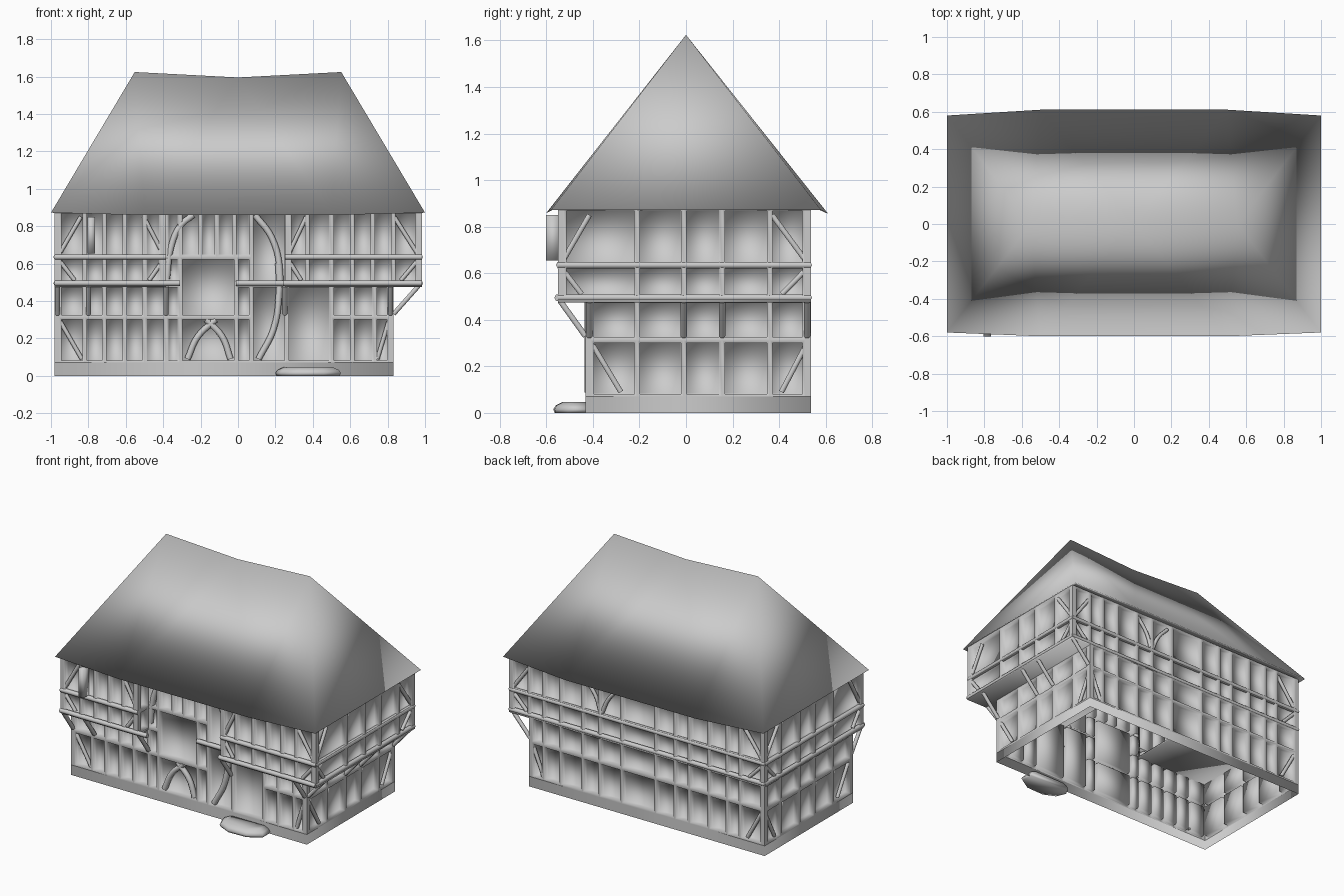
import bpy, bmesh

if "Cube" in bpy.data.objects:
    bpy.data.objects.remove(bpy.data.objects["Cube"], do_unlink=True)

GREY = (0.6, 0.6, 0.6, 1)
mat = bpy.data.materials.new("plain grey")
mat.use_nodes = True
mat.diffuse_color = GREY
mat.node_tree.nodes["Principled BSDF"].inputs["Base Color"].default_value = GREY

LEFT, RIGHT, LOW_RIGHT = -0.98, 0.984, 0.832
FRONT, JETTY, BACK = -0.432, -0.55, 0.536
SILL, RAIL, FLOOR, MID, TOP = 0.07, 0.313, 0.485, 0.635, 0.88


def finish(name, bm, closed=False):
    if closed:
        bmesh.ops.recalc_face_normals(bm, faces=bm.faces)
    for f in bm.faces:
        f.smooth = True
    me = bpy.data.meshes.new(name)
    bm.to_mesh(me)
    bm.free()
    me.materials.append(mat)
    ob = bpy.data.objects.new(name, me)
    bpy.context.collection.objects.link(ob)


def placer(side, base):
    """Map (along, height, outward) on a wall plane to a point."""
    return {"front": lambda u, z, d: (u, base - d, z),
            "back": lambda u, z, d: (u, base + d, z),
            "right": lambda u, z, d: (base + d, u, z),
            "left": lambda u, z, d: (base - d, u, z)}[side]


def wall(name, side, base, cols, rows, pad=(0, 0)):
    """Timber grid with recessed panels; pad keeps solid corner posts."""
    at = placer(side, base)
    cols = list(cols)
    solid = set()
    if pad[0]:
        cols.insert(1, cols[0] + pad[0])
        solid.add(0)
    if pad[1]:
        cols.insert(-1, cols[-1] - pad[1])
        solid.add(len(cols) - 2)
    bm = bmesh.new()
    grid = [[bm.verts.new(at(u, z, 0)) for u in cols] for z in rows]
    panels = []
    for r in range(len(rows) - 1):
        for c in range(len(cols) - 1):
            loop = [grid[r][c], grid[r][c + 1], grid[r + 1][c + 1], grid[r + 1][c]]
            if side in ("back", "left"):
                loop.reverse()
            f = bm.faces.new(loop)
            if c not in solid:
                panels.append(f)
    bm.normal_update()
    bmesh.ops.inset_individual(bm, faces=panels, thickness=0.012, depth=0, use_even_offset=True)
    bmesh.ops.inset_individual(bm, faces=panels, thickness=0.001, depth=-0.034, use_even_offset=True)
    finish(name, bm)


def timbers(name, paths, radius=0.013):
    """Round-edged timbers along straight or curved paths."""
    cu = bpy.data.curves.new(name, "CURVE")
    cu.dimensions = "3D"
    cu.bevel_depth, cu.bevel_resolution, cu.use_fill_caps = radius, 1, True
    for pts in paths:
        if len(pts) == 2:
            sp = cu.splines.new("POLY")
            sp.points.add(1)
            for p, co in zip(sp.points, pts):
                p.co = (*co, 1)
        else:
            sp = cu.splines.new("BEZIER")
            sp.bezier_points.add(len(pts) - 1)
            sp.resolution_u = 5
            for p, co in zip(sp.bezier_points, pts):
                p.co = co
                p.handle_left_type = p.handle_right_type = "AUTO"
        sp.use_smooth = True
    cu.materials.append(mat)
    tmp = bpy.data.objects.new(name, cu)
    bpy.context.collection.objects.link(tmp)
    me = bpy.data.meshes.new_from_object(tmp.evaluated_get(bpy.context.evaluated_depsgraph_get()))
    bpy.data.objects.remove(tmp)
    ob = bpy.data.objects.new(name, me)
    bpy.context.collection.objects.link(ob)


def braces(name, side, base, paths, radius=0.013):
    at = placer(side, base)
    timbers(name, [[at(u, z, -0.014) for u, z in p] for p in paths], radius)


def box(name, lo, hi, open_ends=False):
    bm = bmesh.new()
    bmesh.ops.create_cube(bm, size=1)
    for v in bm.verts:
        v.co = [(a + b) / 2 + c * (b - a) for a, b, c in zip(lo, hi, v.co)]
    if open_ends:
        ends = [f for f in bm.faces if abs(f.normal.z) > 0.5]
        bmesh.ops.delete(bm, geom=ends, context="FACES_ONLY")
    finish(name, bm)


# Plinth, open underneath
box("plinth", (LEFT, FRONT, 0), (LOW_RIGHT, BACK, SILL), True)

# Ground floor walls
P = 0.024
low = (SILL, RAIL, FLOOR)
up = (FLOOR, MID, TOP)
left_cols = (LEFT, -0.82, -0.715, -0.605, -0.5, -0.385)
side_cols = (-0.21, -0.01, 0.155, 0.36, BACK)
back_cols = (LEFT, -0.79, -0.69, -0.55, -0.4, -0.29, -0.14, 0.12, 0.29, 0.42, 0.59, 0.72)
wall("front_wall_left", "front", FRONT, (*left_cols, -0.31), low, (P, 0))
wall("front_wall_centre_low", "front", FRONT, (-0.31, -0.01, 0.07), (SILL, RAIL))
wall("front_wall_brace_bay", "front", FRONT, (0.07, 0.26), (SILL, FLOOR, TOP))
wall("door_bay", "front", FRONT, (0.26, 0.5), (SILL, FLOOR))
wall("front_wall_right", "front", FRONT, (0.5, 0.61, 0.73, LOW_RIGHT), low, (0, P))
wall("right_wall_low", "right", LOW_RIGHT, (FRONT, *side_cols), low, (P, P))
wall("left_wall_low", "left", LEFT, (FRONT, *side_cols), low, (P, P))
wall("back_wall_low", "back", BACK, (*back_cols, LOW_RIGHT), low, (P, P))

# Recessed centre of the upper floor
wall("centre_window_bay", "front", FRONT, (-0.31, -0.01), (RAIL, MID))
wall("centre_right_strip", "front", FRONT, (-0.01, 0.07), (RAIL, FLOOR, MID))
wall("centre_left_strip", "front", FRONT, (-0.385, -0.31), (FLOOR, MID))
wall("centre_top", "front", FRONT, (-0.385, -0.31, -0.2, -0.115, -0.02, 0.07), (MID, TOP))

# Overhanging upper walls
wall("upper_wall_left", "front", JETTY, left_cols, up, (P, P))
wall("upper_wall_right", "front", JETTY, (0.25, 0.37, 0.5, 0.61, 0.72, 0.83, RIGHT), up, (P, P))
wall("right_wall_upper", "right", RIGHT, (JETTY, *side_cols), up, (P, P))
wall("left_wall_upper", "left", LEFT, (JETTY, *side_cols), up, (P, P))
wall("back_wall_upper", "back", BACK, (*back_cols, LOW_RIGHT, RIGHT), up, (P, P))
wall("jetty_return_left", "right", -0.385, (JETTY, FRONT), up, (P, 0))
wall("jetty_return_right", "left", 0.25, (JETTY, FRONT), up, (P, 0))
box("floor_left", (LEFT, JETTY, 0.475), (-0.385, BACK, 0.487))
box("floor_right", (0.25, JETTY, 0.475), (RIGHT, BACK, 0.487))

# Long horizontal beams
XR, YB = RIGHT - 0.01, BACK - 0.01
timbers("floor_beams", [
    [(LEFT, JETTY, 0.495), (-0.31, JETTY, 0.495)],
    [(0.24, JETTY, 0.495), (RIGHT, JETTY, 0.495)],
    [(XR, JETTY, 0.495), (XR, BACK, 0.495)],
    [(-0.972, JETTY, 0.495), (-0.972, BACK, 0.495)],
    [(LEFT, YB, 0.495), (RIGHT, YB, 0.495)],
    [(-0.01, FRONT, 0.495), (0.26, FRONT, 0.495)]], 0.016)
timbers("middle_rails", [
    [(LEFT, -0.543, MID), (-0.385, -0.543, MID)],
    [(0.25, -0.543, MID), (RIGHT, -0.543, MID)],
    [(XR, JETTY, MID), (XR, BACK, MID)],
    [(-0.972, JETTY, MID), (-0.972, BACK, MID)],
    [(LEFT, YB, MID), (RIGHT, YB, MID)]], 0.016)

# Brackets under the overhangs
timbers("front_brackets", [[(x, FRONT, 0.33), (x, JETTY + 0.01, 0.48)]
                           for x in (-0.965, -0.8, -0.385, 0.25, 0.815)], 0.014)
timbers("side_brackets", [[(LOW_RIGHT, y, 0.33), (0.965, y, 0.48)]
                          for y in (-0.415, -0.01, 0.155, 0.52)], 0.014)


# Diagonal and curved braces
def corner_set(a, b, sign):
    """Upper and lower braces leaning into a corner post at a."""
    return [[(a, 0.66), (a + sign * b, 0.85)], [(a, 0.61), (a + sign * b * 0.7, 0.51)]]


braces("upper_left_braces", "front", JETTY, corner_set(-0.95, 0.11, 1) + corner_set(-0.405, 0.1, -1))
braces("upper_right_braces", "front", JETTY, corner_set(0.275, 0.09, 1) + corner_set(0.955, 0.12, -1))
side_braces = (corner_set(-0.525, 0.11, 1) + corner_set(0.51, 0.14, -1)
               + [[(-0.4, 0.29), (-0.28, 0.09)], [(0.515, 0.29), (0.41, 0.09)]])
braces("right_side_braces", "right", RIGHT, side_braces[:4])
braces("right_side_low_braces", "right", LOW_RIGHT, side_braces[4:])
braces("left_side_braces", "left", LEFT, side_braces)
braces("back_braces", "back", BACK, corner_set(-0.95, 0.14, 1) + corner_set(0.955, 0.14, -1)
       + [[(0.4, 0.85), (0.33, 0.76), (0.29, 0.65)], [(0.15, 0.85), (0.23, 0.76), (0.28, 0.65)],
          [(-0.95, 0.29), (-0.84, 0.09)], [(0.81, 0.29), (0.73, 0.09)]])
braces("front_low_braces", "front", FRONT,
       [[(-0.95, 0.29), (-0.835, 0.09)], [(0.805, 0.29), (0.745, 0.09)]])
braces("arched_braces", "front", FRONT, [
    [(-0.27, 0.09), (-0.215, 0.21), (-0.12, 0.3)], [(-0.04, 0.09), (-0.085, 0.21), (-0.17, 0.3)],
    [(0.11, 0.09), (0.19, 0.25), (0.22, 0.46), (0.215, 0.6)],
    [(0.09, 0.86), (0.18, 0.74), (0.225, 0.55), (0.215, 0.4)],
    [(-0.38, 0.52), (-0.36, 0.68), (-0.31, 0.8), (-0.24, 0.86)]], 0.019)

# Open shutter
box("shutter", (-0.805, -0.602, 0.655), (-0.765, -0.54, 0.85))

# Doorstep slab with a rounded rim
bm = bmesh.new()
outline = [(0.2, -0.46), (0.23, -0.53), (0.32, -0.57), (0.46, -0.565), (0.55, -0.51), (0.55, -0.42), (0.22, -0.42)]
rings = [[bm.verts.new((0.375 + (x - 0.375) * s, -0.42 + (y + 0.42) * s, z)) for x, y in outline]
         for s, z in ((0.96, 0), (1, 0.015), (0.93, 0.032), (0.75, 0.046))]
for lower, upper in zip(rings, rings[1:]):
    for i in range(len(outline)):
        bm.faces.new((lower[i - 1], lower[i], upper[i], upper[i - 1]))
bm.faces.new(rings[0])
bm.faces.new(rings[-1])
finish("doorstep", bm, True)

# Hipped roof with sagging ridge, soffit rising slightly inwards
bm = bmesh.new()
eave = [bm.verts.new(p) for p in (
    (-1, -0.58, 0.872), (-0.5, -0.6, 0.859), (0.5, -0.6, 0.859), (1, -0.58, 0.872),
    (1, 0.58, 0.872), (0.5, 0.611, 0.855), (-0.5, 0.611, 0.855), (-1, 0.58, 0.872))]
inner = [bm.verts.new((v.co.x * 0.95, v.co.y * 0.92, v.co.z + 0.022)) for v in eave]
ridge_l, ridge_m, ridge_r = [bm.verts.new(p) for p in ((-0.552, 0, 1.624), (0, 0, 1.595), (0.552, 0, 1.624))]
bm.faces.new((*eave[:2], ridge_l))
for a, b, c, d, near, far in ((*eave[:4], ridge_l, ridge_r), (*eave[4:], ridge_r, ridge_l)):
    for face in ((b, ridge_m, near), (b, c, ridge_m), (c, far, ridge_m), (c, d, far)):
        bm.faces.new(face)
bm.faces.new((*eave[4:6], ridge_r))
bm.faces.new((eave[3], eave[4], ridge_r))
bm.faces.new((eave[7], eave[0], ridge_l))
for i in range(8):
    bm.faces.new((eave[i - 1], eave[i], inner[i], inner[i - 1]))
bm.faces.new(inner)
finish("roof", bm, True)
